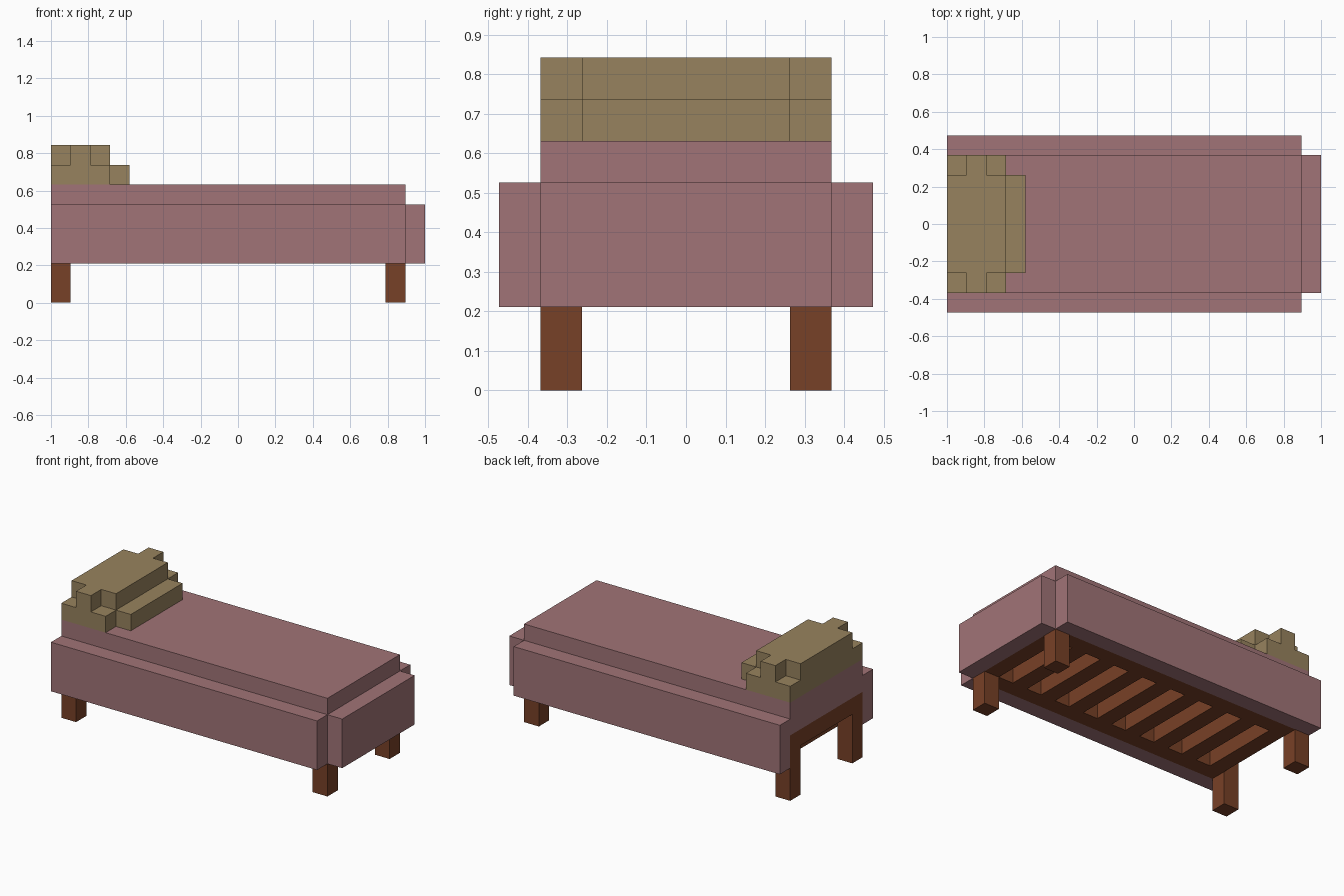
import bpy
import bmesh
from mathutils import Vector

old = bpy.data.objects.get("Cube")
if old:
    bpy.data.objects.remove(old, do_unlink=True)

U = 2 / 19  # one block; the bed is 19 blocks long, measured from the head end


def make_material(name, color):
    mat = bpy.data.materials.new(name)
    mat.use_nodes = True
    mat.diffuse_color = (*color, 1)
    mat.node_tree.nodes["Principled BSDF"].inputs["Base Color"].default_value = (*color, 1)
    return mat


blanket_pink = make_material("dusty pink", (0.355, 0.174, 0.184))
pillow_tan = make_material("pillow tan", (0.312, 0.226, 0.112))
wood_brown = make_material("wood brown", (0.187, 0.052, 0.020))


def prism(name, outline, z0, z1, mat):
    """Extrude a flat outline, given in blocks, from z0 up to z1."""
    bm = bmesh.new()
    base = bm.faces.new([bm.verts.new(((x - 9.5) * U, y * U, z0 * U)) for x, y in outline])
    top = bmesh.ops.extrude_face_region(bm, geom=[base])
    moved = [v for v in top["geom"] if isinstance(v, bmesh.types.BMVert)]
    bmesh.ops.translate(bm, verts=moved, vec=Vector((0, 0, (z1 - z0) * U)))
    bmesh.ops.recalc_face_normals(bm, faces=bm.faces)
    mesh = bpy.data.meshes.new(name)
    bm.to_mesh(mesh)
    bm.free()
    mesh.materials.append(mat)
    obj = bpy.data.objects.new(name, mesh)
    bpy.context.collection.objects.link(obj)
    return obj


def box(name, xs, ys, zs, mat):
    (x0, x1), (y0, y1) = xs, ys
    return prism(name, [(x0, y0), (x1, y0), (x1, y1), (x0, y1)], *zs, mat)


def mirrored(half):
    """Complete an outline across the bed's long centre line."""
    return half + [(x, -y) for x, y in reversed(half)]


# Mattress, its wooden base, and the blanket hanging over three sides
box("mattress", (0, 18), (-3.5, 3.5), (4, 6), blanket_pink)
box("bed_base", (0, 18), (-3.5, 3.5), (3, 4), wood_brown)
box("foot_blanket", (18, 19), (-3.5, 3.5), (2, 5), blanket_pink)

# Long sides: blanket, rail and legs
for side, s in (("right", -1), ("left", 1)):
    inner, middle, outer = 2.5 * s, 3.5 * s, 4.5 * s
    box(f"{side}_blanket", (0, 18), sorted((middle, outer)), (2, 5), blanket_pink)
    rail_y = sorted((inner, middle))
    box(f"{side}_rail", (1, 17), rail_y, (2, 3), wood_brown)
    for end, x in (("head", 0), ("foot", 17)):
        box(f"{side}_{end}_leg", (x, x + 1), rail_y, (0, 3), wood_brown)

# Evenly spaced slats under the base, ending with the foot rail
for x in range(1, 18, 2):
    box(f"slat_{x // 2 + 1}", (x, x + 1), (-2.5, 2.5), (2, 3), wood_brown)

# Stepped pillow in two layers
lower = mirrored([(0, -3.5), (3, -3.5), (3, -2.5), (4, -2.5)])
upper = mirrored([(0, -2.5), (1, -2.5), (1, -3.5), (2, -3.5), (2, -2.5), (3, -2.5)])
prism("pillow_base", lower, 6, 7, pillow_tan)
prism("pillow_top", upper, 7, 8, pillow_tan)
